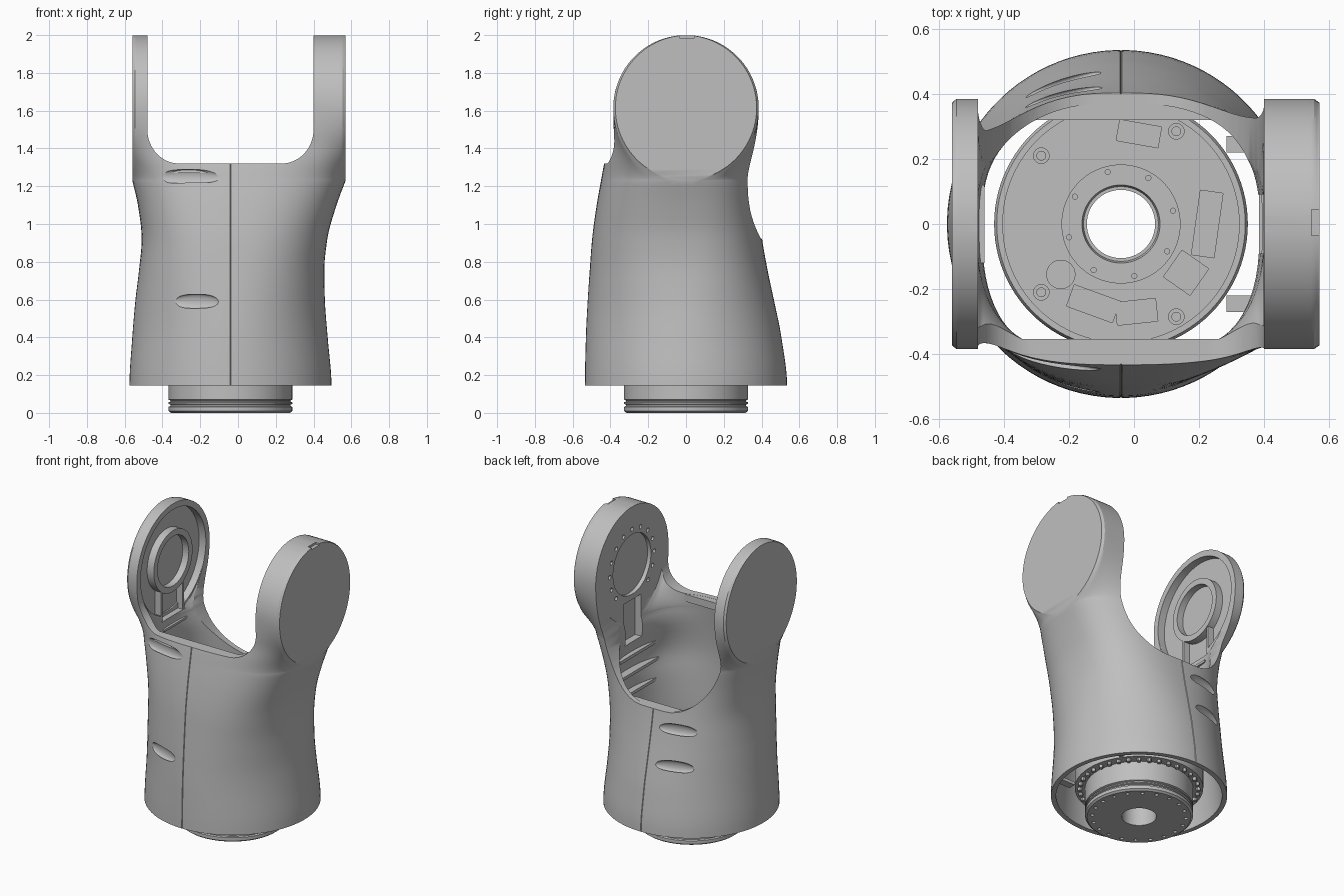
import bpy, bmesh, math
from mathutils import Matrix, Vector

cube = bpy.data.objects.get("Cube")
if cube:
    bpy.data.objects.remove(cube, do_unlink=True)

grey = bpy.data.materials.new("cast_grey")
grey.use_nodes = True
grey.diffuse_color = (0.52, 0.52, 0.52, 1)
grey.node_tree.nodes["Principled BSDF"].inputs["Base Color"].default_value = (0.52, 0.52, 0.52, 1)

AXIS_X = -0.04            # axis of the round body
EAR_Z, EAR_R = 1.615, 0.385
INNER_L, INNER_R = -0.48, 0.40

# Body outline by height: z, left edge, right edge, front depth, back depth
OUTLINE = [
    (0.145, -0.575, 0.495, 0.535, 0.535),
    (0.4, -0.56, 0.475, 0.53, 0.505),
    (0.6, -0.543, 0.46, 0.52, 0.465),
    (0.75, -0.525, 0.457, 0.51, 0.433),
    (0.92, -0.51, 0.473, 0.497, 0.403),
    (1.1, -0.53, 0.522, 0.473, 0.382),
    (1.23, -0.56, 0.57, 0.45, 0.38),
    (1.32, -0.56, 0.57, 0.433, 0.381),
    (1.45, -0.56, 0.57, 0.398, 0.383),
    (EAR_Z, -0.56, 0.57, EAR_R, EAR_R),
]


# ---------- helpers ----------
def finish(name, bm):
    bmesh.ops.recalc_face_normals(bm, faces=bm.faces)
    me = bpy.data.meshes.new(name)
    bm.to_mesh(me)
    bm.free()
    me.materials.append(grey)
    ob = bpy.data.objects.new(name, me)
    bpy.context.collection.objects.link(ob)
    return ob


def box(name, x, y, z, turn=0):
    """Box from (min, max) pairs, turned about its own vertical axis."""
    mid = Vector([(p[0] + p[1]) / 2 for p in (x, y, z)])
    dims = [p[1] - p[0] for p in (x, y, z)]
    bm = bmesh.new()
    bmesh.ops.create_cube(bm, size=1, matrix=Matrix.Translation(mid)
                          @ Matrix.Rotation(math.radians(turn), 4, 'Z') @ Matrix.Diagonal((*dims, 1)))
    return finish(name, bm)


def cyls(name, places, r, depth, axis='Z', n=16):
    turn = Matrix.Rotation(math.pi / 2, 4, 'Y') if axis == 'X' else Matrix()
    bm = bmesh.new()
    for p in places:
        bmesh.ops.create_cone(bm, cap_ends=True, segments=n, radius1=r, radius2=r,
                              depth=depth, matrix=Matrix.Translation(p) @ turn)
    return finish(name, bm)


def boolean(ob, cutters, op='DIFFERENCE'):
    for c in cutters:
        mod = ob.modifiers.new("cut", 'BOOLEAN')
        mod.operation, mod.solver, mod.object = op, 'EXACT', c
        dg = bpy.context.evaluated_depsgraph_get()
        me = bpy.data.meshes.new_from_object(ob.evaluated_get(dg))
        ob.modifiers.clear()
        ob.data = me
        bpy.data.objects.remove(c, do_unlink=True)
    return ob


def ring(count, r, z, start=0):
    return [(AXIS_X + r * math.cos(t), r * math.sin(t), z)
            for t in (start + math.tau * i / count for i in range(count))]


def slope(i, k):
    """Monotone tangent of outline column k at row i."""
    if i == 0 or i == len(OUTLINE) - 1:
        return 0
    a, b, c = OUTLINE[i - 1], OUTLINE[i], OUTLINE[i + 1]
    d0, d1 = (b[k] - a[k]) / (b[0] - a[0]), (c[k] - b[k]) / (c[0] - b[0])
    if c[k] == b[k]:
        return d0             # keep the flare straight until it meets the flat ear
    return 0 if d0 * d1 <= 0 else 2 * d0 * d1 / (d0 + d1)


def section(z):
    """Left edge, right edge, front depth, back depth, half width of flat side."""
    w = math.sqrt(max(EAR_R ** 2 - (z - EAR_Z) ** 2, 0))
    if z >= EAR_Z:
        return [*OUTLINE[-1][1:3], w, w, w]
    z = max(z, OUTLINE[0][0])
    i = max(j for j in range(len(OUTLINE) - 1) if OUTLINE[j][0] <= z)
    p, q = OUTLINE[i], OUTLINE[i + 1]
    h = q[0] - p[0]
    t = (z - p[0]) / h
    vals = [p[k] if p[k] == q[k] else
            p[k] * (2 * t ** 3 - 3 * t * t + 1) + q[k] * (3 * t * t - 2 * t ** 3)
            + h * slope(i, k) * (t ** 3 - 2 * t * t + t) + h * slope(i + 1, k) * (t ** 3 - t * t)
            for k in range(1, 5)]
    return vals + [w]


def ramp(z, z0, z1):
    t = min(max((z - z0) / (z1 - z0), 0), 1)
    return t * t * (3 - 2 * t)


def reach(z, c, depth, w):
    """Depth of the section at sideways fraction c; it gets squarer with height."""
    n = 2 + 0.75 * ramp(z, 0.4, 1.23)
    c = abs(c)
    y = (depth ** n * (1 - c ** n) + (w * c) ** n) ** (1 / n)
    bevel = 0.011 * ramp(c, 0.97, 1) if z > 1.25 else 0
    return max(y - bevel, 0.2 * y)


def hollow_section(z):
    xl, xr, f, b, w = section(z)
    s = ramp(z, 0.88, 1.23)
    return [xl + 0.03 + 0.048 * s, xr - 0.03 - 0.142 * s, f - 0.032, b - 0.032, max(w - 0.032, 0)]


def lip_section(z):
    xl, xr, f, b, w = section(z)
    return [xl + 0.01, xr - 0.01, f - 0.01, b - 0.01, max(w - 0.01, 0)]


def loft(name, heights, shape, groove=0):
    n = 96
    turns = [(math.tau * (i + 0.5) / n, 0) for i in range(n)]
    for q in (math.pi / 2, 3 * math.pi / 2):      # seam lines front and back
        turns += [(q - 0.005, 0), (q, groove), (q + 0.005, 0)]
    turns.sort()
    bm = bmesh.new()
    rows = []
    for z in heights:
        xl, xr, f, b, w = shape(z)
        row = []
        for t, g in turns:
            c, back = math.cos(t), math.sin(t) > 0
            x = AXIS_X + c * ((xr - AXIS_X) if c > 0 else (AXIS_X - xl))
            y = reach(z, c, b if back else f, w) - g
            row.append(bm.verts.new((x, y if back else -y, z)))
        rows.append(row)
    for lo, hi in zip(rows, rows[1:]):
        for i in range(len(turns)):
            j = (i + 1) % len(turns)
            bm.faces.new((lo[i], lo[j], hi[j], hi[i]))
    bm.faces.new(rows[0])
    bm.faces.new(rows[-1])
    return finish(name, bm)


def heights(start, top_angle):
    low = [start + (1.205 - start) * i / 24 for i in range(25)]
    n = 40
    a0, a1 = math.radians(-88), math.radians(top_angle)
    return low + [EAR_Z + EAR_R * math.sin(a0 + (a1 - a0) * i / n) for i in range(n + 1)]


def u_cutter(name, bottom, rx, rz, y0, y1):
    arc = [math.pi / 2 * i / 16 for i in range(17)]
    pts = [(INNER_L, 2.3)]
    pts += [(INNER_L + rx * (1 - math.cos(t)), bottom + rz * (1 - math.sin(t))) for t in arc]
    pts += [(INNER_R - rx * (1 - math.cos(t)), bottom + rz * (1 - math.sin(t))) for t in reversed(arc)]
    pts.append((INNER_R, 2.3))
    bm = bmesh.new()
    face = bm.faces.new([bm.verts.new((x, y0, z)) for x, z in pts])
    out = bmesh.ops.extrude_face_region(bm, geom=[face])
    bmesh.ops.translate(bm, vec=(0, y1 - y0, 0),
                        verts=[v for v in out["geom"] if isinstance(v, bmesh.types.BMVert)])
    return finish(name, bm)


def scoop(x, z, side, length, height):
    """Long ellipsoid lying along the body surface."""
    def surf(px):
        xl, _, f, b, w = section(z)
        return side * reach(z, (px - AXIS_X) / (AXIS_X - xl), f if side < 0 else b, w)
    ang = math.atan2(surf(x + 0.05) - surf(x - 0.05), 0.1)
    bm = bmesh.new()
    bmesh.ops.create_uvsphere(bm, u_segments=32, v_segments=16, radius=1,
                              matrix=Matrix.Translation((x, surf(x) - side * 0.008, z))
                              @ Matrix.Rotation(ang, 4, 'Z')
                              @ Matrix.Diagonal((length, 0.02, height, 1)))
    return finish("scoop_cutter", bm)


# ---------- shell with two ears ----------
shell = loft("shell", heights(0.145, 86), section, groove=0.004)
boolean(shell, [
    loft("hollow_cutter", heights(0.1, 0), hollow_section),
    u_cutter("front_cutter", 1.32, 0.17, 0.18, -1, 0.02),
    u_cutter("back_cutter", 0.92, 0.35, 0.5, -0.02, 1),
    scoop(-0.26, 1.25, -1, 0.18, 0.04), scoop(-0.22, 0.59, -1, 0.13, 0.04),
    scoop(-0.22, 0.82, 1, 0.13, 0.038), scoop(-0.22, 0.59, 1, 0.13, 0.038),
    box("notch_cutter", (0.545, 0.6), (-0.035, 0.045), (1.985, 2.1)),
])

# Ear recesses, slots and bolt holes
holes = [(INNER_R, 0.235 * math.sin(t), EAR_Z + 0.235 * math.cos(t))
         for t in (math.tau * i / 16 for i in range(16)) if math.cos(t) > -0.8]
boolean(shell, [
    cyls("left_recess", [(INNER_R, 0, EAR_Z)], 0.2, 0.05, 'X', 64),
    box("left_slot", (0.35, 0.44), (-0.09, 0.09), (1.1, 1.38)),
    cyls("left_holes", holes, 0.014, 0.04, 'X', 12),
    cyls("right_recess", [(-0.49, 0, EAR_Z)], 0.345, 0.08, 'X', 96),
    box("right_slot", (-0.52, -0.44), (-0.12, 0.12), (1.25, 1.45)),
])

# Bearing ring and keyhole ribs on the thin ear
bearing = cyls("bearing_ring", [(-0.508, 0, EAR_Z)], 0.205, 0.055, 'X', 64)
boolean(bearing, [cyls("bearing_bore", [(-0.48, 0, EAR_Z)], 0.165, 0.09, 'X', 64)])
for side in (-1, 1):
    box("keyhole_rib", (-0.53, -0.485), sorted((side * 0.105, side * 0.12)), (1.25, 1.45))
box("cross_rib", (-0.505, -0.46), (-0.12, 0.12), (1.19, 1.205))


# ---------- lips and inside ribs ----------
def shelf(name, x, y, z):
    part = loft(name, [z[0] - 0.02, z[0], z[1], z[1] + 0.02], lip_section)
    return boolean(part, [box("shelf_limit", x, y, z)], 'INTERSECT')


shelf("front_lip", (-1, 1), (-1, -0.353), (1.27, 1.319))
shelf("back_lip", (-1, 1), (0.32, 1), (0.87, 0.919))
for z in (0.75, 0.88, 1.0):
    shelf("inside_rib", (0.385, 1), (-0.35, 0.15), (z, z + 0.02))
for side in (-1, 1):
    box("inner_bracket", (0.285, 0.38), sorted((side * 0.22, side * 0.27)), (0.2, 0.22))

# ---------- turned drive unit and flange ----------
PROFILE = [(0.105, 0), (0.315, 0), (0.328, 0.01), (0.328, 0.032), (0.318, 0.036), (0.318, 0.044),
           (0.328, 0.048), (0.328, 0.056), (0.318, 0.06), (0.318, 0.066), (0.328, 0.07),
           (0.328, 0.2), (0.39, 0.2), (0.39, 0.485), (0.382, 0.5), (0.365, 0.5), (0.365, 0.51),
           (0.183, 0.51), (0.183, 0.53), (0.12, 0.53), (0.115, 0.51), (0.105, 0.51)]
bm = bmesh.new()
seg = 96
rings = [[bm.verts.new(p) for p in ring(seg, r, z)] for r, z in PROFILE]
for a, b in zip(rings, rings[1:] + rings[:1]):
    for i in range(seg):
        j = (i + 1) % seg
        bm.faces.new((a[i], a[j], b[j], b[i]))
drive = finish("drive_unit", bm)
corners = [(0.13, 0.285, 0.51), (-0.285, 0.21, 0.51), (-0.285, -0.21, 0.51), (0.13, -0.285, 0.51)]
pocket = (0.48, 0.56)
boolean(drive, [
    cyls("flange_holes", ring(20, 0.285, 0), 0.012, 0.04, n=12),
    cyls("hub_holes", ring(8, 0.165, 0.53, 0.25), 0.008, 0.03, n=12),
    cyls("corner_holes", corners, 0.024, 0.02, n=24),
    box("pocket_a", (0.19, 0.26), (-0.1, 0.1), pocket, -8),
    box("pocket_b", (0.11, 0.21), (-0.2, -0.1), pocket, -35),
    box("pocket_c", (-0.2, -0.05), (-0.28, -0.21), pocket, -20),
    box("pocket_d", (-0.055, 0.07), (-0.305, -0.235), pocket, 6),
    box("pocket_e", (-0.05, 0.08), (0.245, 0.31), pocket, -10),
])
cyls("corner_screws", corners, 0.015, 0.016)
cyls("round_cap", [(-0.225, -0.155, 0.515)], 0.045, 0.03, n=32)
cyls("under_bolts", ring(36, 0.36, 0.192), 0.013, 0.024, n=12)

# ---------- shading ----------
bpy.ops.object.select_all(action='DESELECT')
for ob in bpy.context.collection.objects:
    if ob.type == 'MESH' and grey.name in ob.data.materials:
        ob.select_set(True)
        bpy.context.view_layer.objects.active = ob
bpy.ops.object.shade_smooth_by_angle(angle=math.radians(30))
